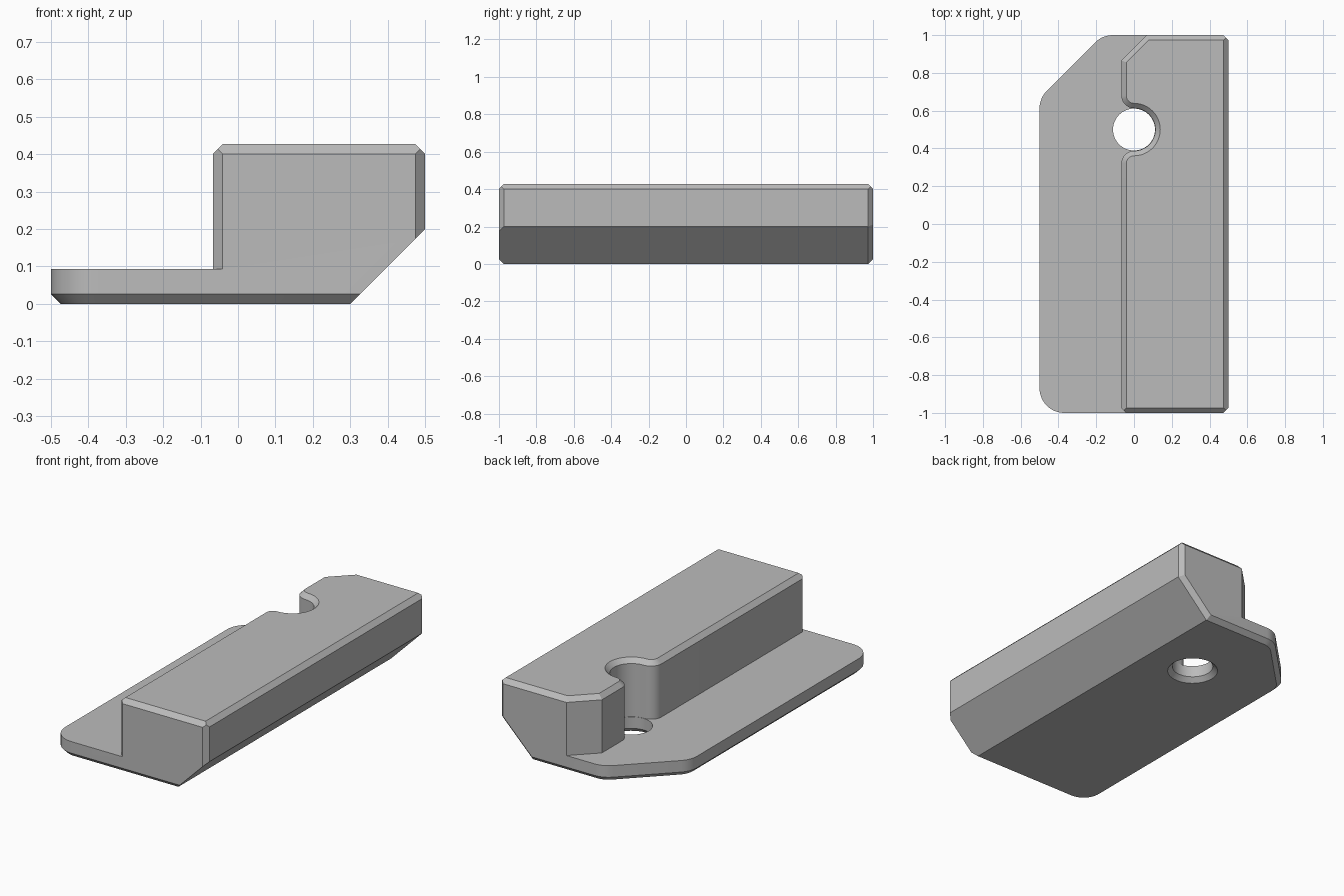
import bpy
import bmesh
from math import sin, cos, radians
from mathutils import Vector

cube = bpy.data.objects.get("Cube")
if cube:
    bpy.data.objects.remove(cube, do_unlink=True)

CH = 0.026          # chamfer width
STEP = 7.5          # degrees per arc segment
HOLE = Vector((0, 0.5))

grey = bpy.data.materials.new("plain_grey")
grey.use_nodes = True
grey.diffuse_color = (0.5, 0.5, 0.5, 1)
grey.node_tree.nodes["Principled BSDF"].inputs["Base Color"].default_value = (0.5, 0.5, 0.5, 1)


def arc(x, y, r, start, end):
    n = round(abs(end - start) / STEP)
    angles = [radians(start + (end - start) * i / n) for i in range(n + 1)]
    return [Vector((x + r * cos(a), y + r * sin(a))) for a in angles]


def clean(points):
    return [p for i, p in enumerate(points) if (p - points[i - 1]).length > 1e-4]


def inset(points, d):
    """Mitred inward offset of a counter-clockwise outline."""
    result = []
    for i, p in enumerate(points):
        a = (p - points[i - 1]).normalized()
        b = (points[(i + 1) % len(points)] - p).normalized()
        na, nb = Vector((-a.y, a.x)), Vector((-b.y, b.x))
        result.append(p + (na + nb) * d / (1 + na.dot(nb)))
    return result


def loft(name, levels):
    """Solid through (outline, height) levels, listed bottom to top."""
    bm = bmesh.new()
    rings = [[bm.verts.new((p.x, p.y, z)) for p in outline] for outline, z in levels]
    for low, high in zip(rings, rings[1:]):
        for i in range(len(low)):
            bm.faces.new((low[i - 1], low[i], high[i], high[i - 1]))
    bm.faces.new(rings[0][::-1])
    bm.faces.new(rings[-1])
    mesh = bpy.data.meshes.new(name)
    bm.to_mesh(mesh)
    bm.free()
    mesh.materials.append(grey)
    obj = bpy.data.objects.new(name, mesh)
    bpy.context.collection.objects.link(obj)
    return obj


def slice_off(obj, planes):
    """Cut away the outer side of each plane and close the cut."""
    bm = bmesh.new()
    bm.from_mesh(obj.data)
    bmesh.ops.remove_doubles(bm, verts=bm.verts[:], dist=1e-5)
    for point, normal in planes:
        geom = bm.verts[:] + bm.edges[:] + bm.faces[:]
        bmesh.ops.bisect_plane(bm, geom=geom, dist=1e-6, plane_co=point,
                               plane_no=Vector(normal).normalized(), clear_outer=True)
        bmesh.ops.holes_fill(bm, edges=[e for e in bm.edges if e.is_boundary], sides=0)
    bmesh.ops.dissolve_limit(bm, angle_limit=radians(0.5), verts=bm.verts[:], edges=bm.edges[:])
    bmesh.ops.recalc_face_normals(bm, faces=bm.faces[:])
    bm.to_mesh(obj.data)
    bm.free()


def combine(obj, tool, operation):
    mod = obj.modifiers.new(operation.title(), "BOOLEAN")
    mod.operation, mod.solver, mod.object = operation, "EXACT", tool
    bpy.context.view_layer.objects.active = obj
    bpy.ops.object.modifier_apply(modifier=mod.name)
    bpy.data.objects.remove(tool, do_unlink=True)


# Base flange: rounded left corners, chamfered underside
r = 0.13
t = r * 0.4142
flange = clean(arc(-0.5 + r, -1 + r, r, 180, 270)
               + [Vector((0.45, -1)), Vector((0.45, 1))]
               + arc(-0.167 + t, 1 - r, r, 90, 135)
               + arc(-0.5 + r, 0.667 - t, r, 135, 180))
base = loft("bracket", [(inset(flange, CH), 0), (flange, CH), (flange, 0.093)])

# Raised block: half-round pocket with filleted mouth, chamfered top
left, pocket = 0.067, 0.113
outline = clean([Vector(p) for p in ((-left, -1), (0.5, -1), (0.5, 1), (left, 1), (-left, 0.866))]
                + arc(0, HOLE.y + pocket + left, left, 180, 270)
                + arc(0, HOLE.y, pocket, 90, -90)
                + arc(0, HOLE.y - pocket - left, left, 90, 180))
top = 0.427
block = loft("raised_block", [(outline, 0.05), (outline, top - CH), (inset(outline, CH), top)])

# Chamfers on the upright corners of the block
slice_off(block, [((0.5 - CH, 1, 0), (1, 1, 0)),
                  ((0.5 - CH, -1, 0), (1, -1, 0)),
                  ((-left + CH, -1, 0), (-1, -1, 0))])
combine(base, block, "UNION")

# Through hole with countersunk underside
bore = 0.111
drill = loft("drill", [(arc(0, HOLE.y, rad, 0, 360)[:-1], z)
                       for rad, z in ((bore + CH + 0.02, -0.02), (bore, CH), (bore, 0.3))])
drill.hide_render = True
combine(base, drill, "DIFFERENCE")

# Sloping underside on the right and its chamfered rear end
slice_off(base, [((0.3, 0, 0), (1, 0, -1)),
                 ((0.4, 1 - CH, 0.1), (0.7071, 1, -0.7071))])

bpy.ops.object.select_all(action="DESELECT")
base.select_set(True)
bpy.context.view_layer.objects.active = base
bpy.ops.object.shade_smooth_by_angle(angle=radians(30))
